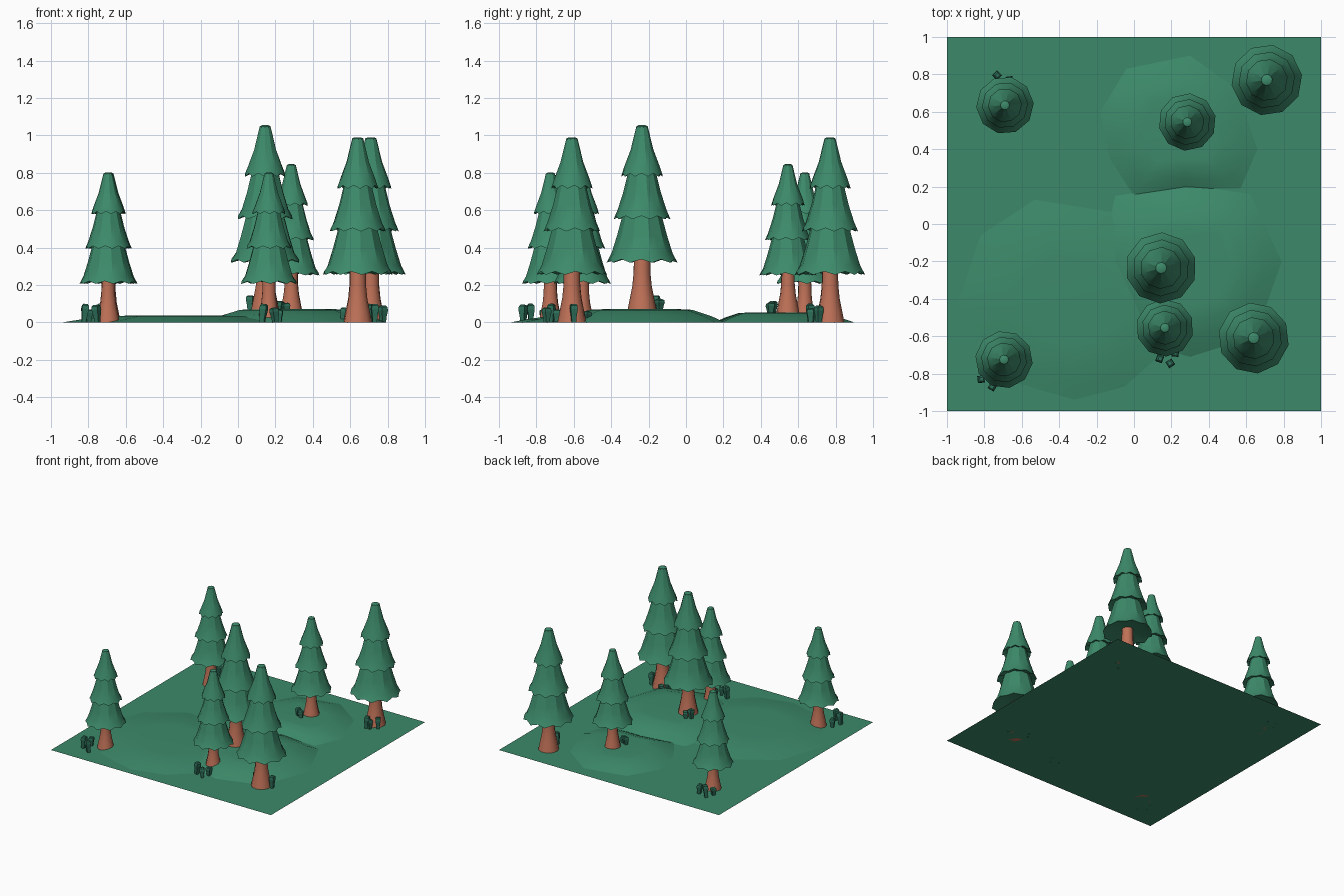
import bpy, bmesh, math
from mathutils import Matrix

if "Cube" in bpy.data.objects:
    bpy.data.objects.remove(bpy.data.objects["Cube"])


def material(name, rgb):
    m = bpy.data.materials.new(name)
    m.diffuse_color = (*rgb, 1)
    m.use_nodes = True
    m.node_tree.nodes["Principled BSDF"].inputs["Base Color"].default_value = m.diffuse_color
    return m


GREEN = material("pine green", (0.046, 0.255, 0.145))
DARK = material("tuft green", (0.028, 0.165, 0.105))
BARK = material("bark brown", (0.52, 0.165, 0.095))


def finish(name, bm, mat, angle=None):
    bmesh.ops.recalc_face_normals(bm, faces=bm.faces)
    me = bpy.data.meshes.new(name)
    bm.to_mesh(me)
    bm.free()
    me.materials.append(mat)
    if angle:
        me.shade_smooth()
        me.set_sharp_from_angle(angle=math.radians(angle))
    ob = bpy.data.objects.new(name, me)
    bpy.context.collection.objects.link(ob)
    return ob


def skin(bm, rings, cap_start=True, cap_end=True):
    """Join rings of points with quads and close the ends."""
    vs = [[bm.verts.new(p) for p in ring] for ring in rings]
    n = len(vs[0])
    for a, b in zip(vs, vs[1:]):
        for i in range(n):
            j = (i + 1) % n
            bm.faces.new((a[i], a[j], b[j], b[i]))
    if cap_start:
        bm.faces.new(vs[0][::-1])
    if cap_end:
        bm.faces.new(vs[-1])


def circle(r, z, n, rot=0.0):
    return [(r * math.cos(rot + math.tau * i / n),
             r * math.sin(rot + math.tau * i / n), z) for i in range(n)]


def scallop(r, z, lift, n=10):
    """Polygon with midpoints on each side, midpoints lifted by 'lift'."""
    pts = []
    for i in range(2 * n):
        a = math.pi * i / n
        odd = i % 2
        q = r * (math.cos(math.pi / n) if odd else 1)
        pts.append((q * math.cos(a), q * math.sin(a), z + lift * odd))
    return pts


# Foliage tiers: (bottom radius, bottom z, upper radius, upper z), unit = large tree
TIERS = [(0.190, 0.255, 0.100, 0.53),
         (0.152, 0.487, 0.070, 0.76),
         (0.112, 0.715, 0.030, 0.99)]


def tree(i, x, y, z, s):
    place = Matrix.Translation((x, y, z)) @ Matrix.Rotation(i * 0.7, 4, 'Z') @ Matrix.Scale(s, 4)
    # flared trunk
    bm = bmesh.new()
    skin(bm, [circle(r, h, 10) for r, h in
              ((0.078, 0), (0.066, 0.06), (0.052, 0.13), (0.045, 0.20), (0.043, 0.32))])
    finish(f"trunk_{i}", bm, BARK, 45).matrix_world = place
    # three scalloped skirts
    bm = bmesh.new()
    for r0, z0, r1, z1 in TIERS:
        h = z1 - z0
        skin(bm, [scallop(r0 * 0.45, z0 + 0.035, 0),
                  scallop(r0, z0, 0.018),
                  scallop(r0 * 0.86, z0 + 0.05, 0.004),
                  scallop(r1 + (r0 - r1) * 0.38, z0 + h * 0.52, 0),
                  scallop(r1, z1 - 0.006, 0),
                  scallop(r1 * 0.55, z1, 0)])
    finish(f"foliage_{i}", bm, GREEN, 30).matrix_world = place


S = 0.81
TREES = [(-0.69, 0.635, 0, S), (0.71, 0.77, 0, 1), (0.285, 0.545, 0.045, S),
         (0.145, -0.235, 0.065, 1), (0.165, -0.555, 0, S),
         (0.64, -0.61, 0, 1), (-0.695, -0.725, 0, S)]
for i, t in enumerate(TREES, 1):
    tree(i, *t)

# Ground sheet
bm = bmesh.new()
bmesh.ops.create_grid(bm, x_segments=1, y_segments=1, size=1)
finish("ground", bm, GREEN)

# Low mounds: irregular outline shrunk towards a flat top
MOUNDS = {
    "left_mound": (0.036, [(-0.94, -0.42), (-0.82, -0.06), (-0.53, 0.13), (-0.1, 0.06), (0.2, -0.2),
                           (0.25, -0.6), (-0.05, -0.87), (-0.32, -0.94), (-0.66, -0.84)]),
    "right_mound": (0.071, [(-0.18, -0.2), (-0.1, 0.15), (0.28, 0.21), (0.62, 0.16), (0.79, -0.2),
                            (0.65, -0.6), (0.3, -0.71), (0.03, -0.64)]),
    "back_mound": (0.053, [(-0.18, 0.6), (-0.04, 0.83), (0.3, 0.9), (0.55, 0.72), (0.66, 0.4),
                           (0.57, 0.19), (0.28, 0.19), (0.0, 0.15), (-0.13, 0.35)]),
}
for name, (h, pts) in MOUNDS.items():
    cx = sum(p[0] for p in pts) / len(pts)
    cy = sum(p[1] for p in pts) / len(pts)
    bm = bmesh.new()
    skin(bm, [[(cx + (x - cx) * k, cy + (y - cy) * k, h * f) for x, y in pts]
              for k, f in ((1, 0), (0.82, 0.5), (0.6, 0.95), (0.45, 1))], cap_start=False)
    finish(name, bm, GREEN, 30)

# Grass tufts: small four-sided blades, leaning (x, y, z, height)
TUFTS = [(-0.825, -0.83, 0, 0.10), (-0.75, -0.87, 0, 0.095), (-0.80, -0.76, 0, 0.07),
         (0.13, -0.72, 0, 0.10), (0.20, -0.745, 0, 0.08), (0.22, -0.69, 0, 0.07),
         (-0.74, 0.795, 0, 0.10), (-0.66, 0.77, 0, 0.08), (-0.76, 0.73, 0, 0.06),
         (0.70, 0.665, 0, 0.10), (0.73, 0.67, 0, 0.075), (0.775, 0.71, 0, 0.09),
         (0.56, -0.57, 0, 0.08), (0.60, -0.53, 0, 0.06), (0.73, -0.60, 0, 0.10),
         (0.22, 0.465, 0.045, 0.07), (0.26, 0.45, 0.045, 0.06),
         (0.065, -0.16, 0.065, 0.08), (0.10, -0.14, 0.065, 0.06)]
for i, (x, y, z, h) in enumerate(TUFTS, 1):
    bm = bmesh.new()
    skin(bm, [circle(r, h * f, 4) for r, f in
              ((0.016, 0), (0.020, 0.35), (0.027, 0.72), (0.024, 0.92), (0.014, 1))])
    ob = finish(f"grass_tuft_{i}", bm, DARK)
    lean = Matrix.Rotation(0.12 * math.sin(i * 2.1), 4, 'Y')
    ob.matrix_world = Matrix.Translation((x, y, z)) @ lean @ Matrix.Rotation(i * 0.9, 4, 'Z')
